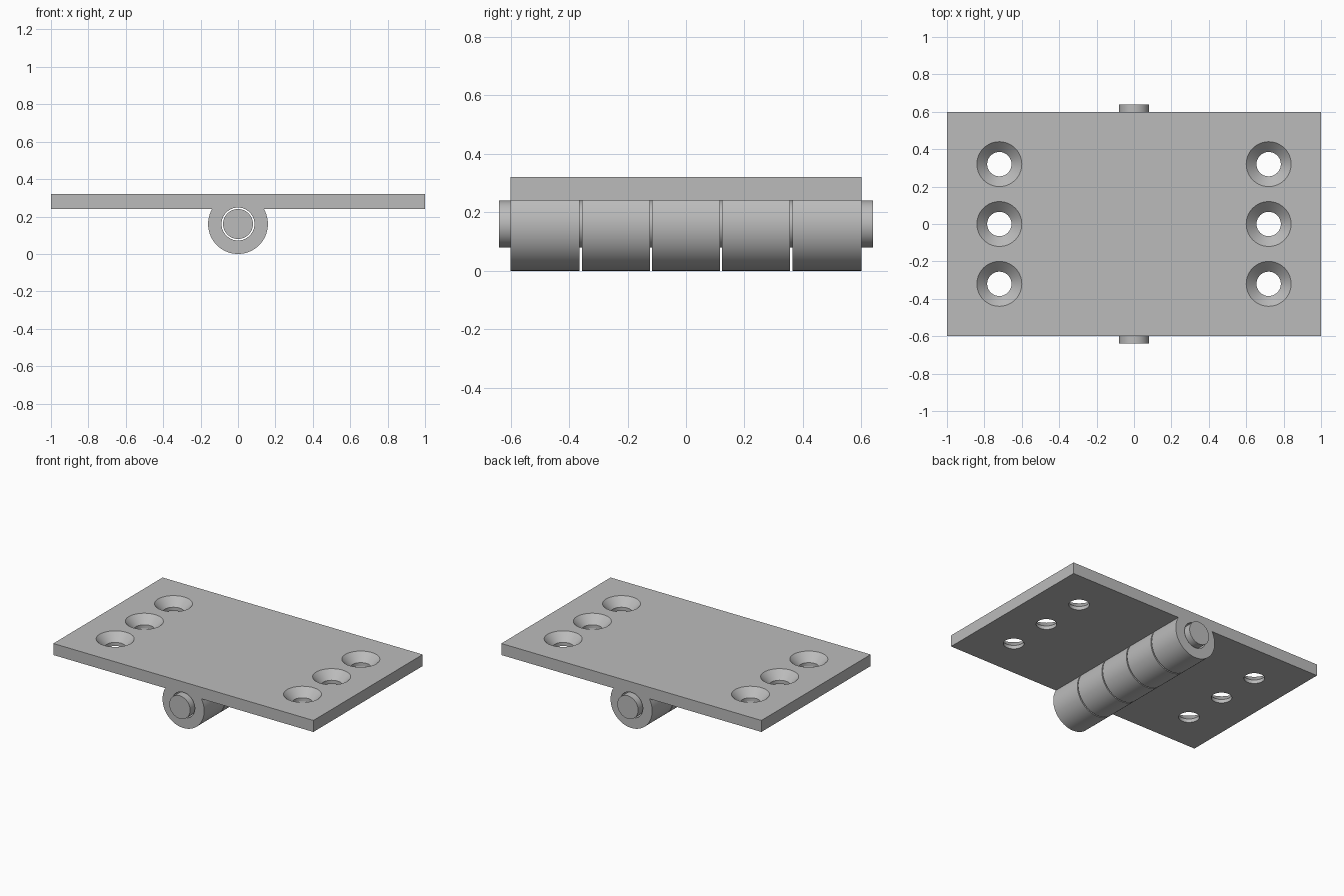
import bpy, bmesh
from math import sin, cos, pi, radians

cube = bpy.data.objects.get("Cube")
if cube:
    bpy.data.objects.remove(cube, do_unlink=True)

steel = bpy.data.materials.new("grey steel")
steel.use_nodes = True
GREY = (0.5, 0.5, 0.5, 1)
steel.diffuse_color = GREY
steel.node_tree.nodes["Principled BSDF"].inputs["Base Color"].default_value = GREY

HALF_LENGTH = 0.6
AXIS_Z = 0.16
BARREL_R = 0.16
LEAF_BOTTOM, LEAF_TOP = 0.24, 0.32
GAP = 0.008


def add_object(name, bm):
    bmesh.ops.recalc_face_normals(bm, faces=bm.faces)
    mesh = bpy.data.meshes.new(name)
    bm.to_mesh(mesh)
    bm.free()
    mesh.materials.append(steel)
    obj = bpy.data.objects.new(name, mesh)
    bpy.context.collection.objects.link(obj)
    return obj


def extrude_y(name, outline, y0, y1):
    """Prism from an (x, z) outline."""
    bm = bmesh.new()
    face = bm.faces.new([bm.verts.new((x, y0, z)) for x, z in outline])
    new = bmesh.ops.extrude_face_region(bm, geom=[face])["geom"]
    verts = [g for g in new if isinstance(g, bmesh.types.BMVert)]
    bmesh.ops.translate(bm, verts=verts, vec=(0, y1 - y0, 0))
    return add_object(name, bm)


def lathe(name, profile, location, along_y=False, segments=64):
    """Capped solid of revolution from (radius, height) points."""
    bm = bmesh.new()
    rings = [[bm.verts.new((r * cos(2 * pi * i / segments), r * sin(2 * pi * i / segments), h))
              for i in range(segments)] for r, h in profile]
    for low, high in zip(rings, rings[1:]):
        for i in range(segments):
            j = (i + 1) % segments
            bm.faces.new((low[i], low[j], high[j], high[i]))
    bm.faces.new(rings[0])
    bm.faces.new(rings[-1])
    if along_y:
        for v in bm.verts:
            v.co = (v.co.x, v.co.z, v.co.y)
    bmesh.ops.translate(bm, verts=bm.verts, vec=location)
    return add_object(name, bm)


def make_active(obj):
    bpy.ops.object.select_all(action="DESELECT")
    obj.select_set(True)
    bpy.context.view_layer.objects.active = obj


def cut(obj, cutter):
    cutter.hide_render = True
    mod = obj.modifiers.new("cut", "BOOLEAN")
    mod.operation = "DIFFERENCE"
    mod.solver = "EXACT"
    mod.object = cutter
    make_active(obj)
    bpy.ops.object.modifier_apply(modifier=mod.name)
    bpy.data.objects.remove(cutter, do_unlink=True)


# Both leaves and the barrel under them, as one cross-section
STEPS = 60
outline = [(-1, LEAF_BOTTOM), (-1, LEAF_TOP), (1, LEAF_TOP), (1, LEAF_BOTTOM)]
for i in range(STEPS + 1):
    a = radians(30 - 240 * i / STEPS)
    outline.append((BARREL_R * cos(a), AXIS_Z + BARREL_R * sin(a)))
body = extrude_y("hinge_leaves", outline, -HALF_LENGTH, HALF_LENGTH)

# Gaps between the five knuckles
for y in (-0.36, -0.12, 0.12, 0.36):
    slot = [(-0.2, -0.05), (-0.2, LEAF_BOTTOM), (0.2, LEAF_BOTTOM), (0.2, -0.05)]
    cut(body, extrude_y("gap_cutter", slot, y - GAP / 2, y + GAP / 2))

# Bore for the pin
cut(body, lathe("bore_cutter", [(0.088, -0.7), (0.088, 0.7)], (0, 0, AXIS_Z), True))

# Countersunk screw holes
SCREW = [(0.065, -0.05), (0.065, 0.025), (0.13, 0.09)]
for x in (-0.72, 0.72):
    for y in (-0.32, 0, 0.32):
        cut(body, lathe("screw_cutter", SCREW, (x, y, LEAF_BOTTOM)))

# Hinge pin
pin = lathe("hinge_pin", [(0.08, -0.64), (0.08, 0.64)], (0, 0, AXIS_Z), True)

for obj in (body, pin):
    make_active(obj)
    bpy.ops.object.shade_smooth_by_angle(angle=radians(25))
